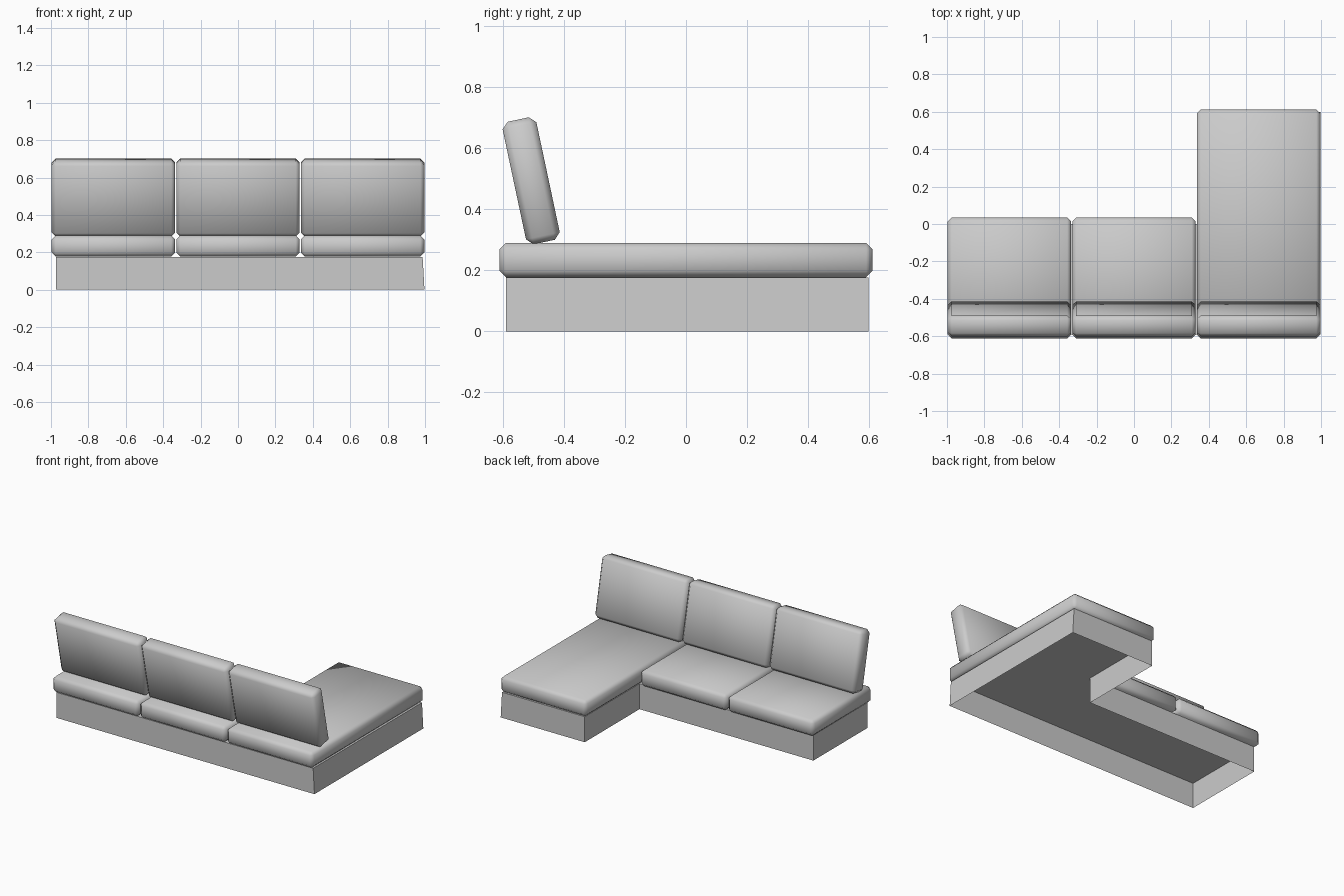
import bpy, bmesh, math
from mathutils import Matrix

if "Cube" in bpy.data.objects:
    bpy.data.objects.remove(bpy.data.objects["Cube"])


def cushion(name, size, centre, tilt=0.0, bevel=0.021):
    """Box with chamfered, smooth-shaded edges."""
    bm = bmesh.new()
    bmesh.ops.create_cube(bm, size=1.0, matrix=Matrix.Diagonal((*size, 1.0)))
    bmesh.ops.bevel(bm, geom=bm.edges[:], offset=bevel, segments=1,
                    affect='EDGES', profile=0.5)
    for f in bm.faces:
        f.smooth = True
    me = bpy.data.meshes.new(name)
    bm.to_mesh(me)
    bm.free()
    ob = bpy.data.objects.new(name, me)
    ob.location = centre
    ob.rotation_euler.x = tilt
    bpy.context.collection.objects.link(ob)
    return ob


# L-shaped base: open underneath, right wall leaning out slightly at the floor
top_z = 0.176
outline = [(-0.973, -0.59), (0.987, -0.59), (0.987, 0.598),
           (0.355, 0.598), (0.355, 0.0), (-0.973, 0.0)]
bm = bmesh.new()
top = [bm.verts.new((x, y, top_z)) for x, y in outline]
floor = [bm.verts.new((x + (0.01 if x > 0.9 else 0), y, 0)) for x, y in outline]
bm.faces.new(top)
for i in range(len(outline)):
    j = (i + 1) % len(outline)
    bm.faces.new((floor[i], floor[j], top[j], top[i]))
me = bpy.data.meshes.new("base")
bm.to_mesh(me)
bm.free()
bpy.context.collection.objects.link(bpy.data.objects.new("base", me))

# Three seat cushions (the right one is the long chaise) and three leaning backs
width, pitch = 0.66, 0.666
back_y = -0.611
for i, (side, front_y) in enumerate((("left", 0.034), ("middle", 0.034), ("chaise", 0.611))):
    x = (i - 1) * pitch
    cushion(f"seat_{side}", (width, front_y - back_y, 0.112),
            (x, (front_y + back_y) / 2, 0.233))
    cushion(f"back_{side}", (width, 0.113, 0.41),
            (x, -0.507, 0.493), tilt=math.radians(12))
